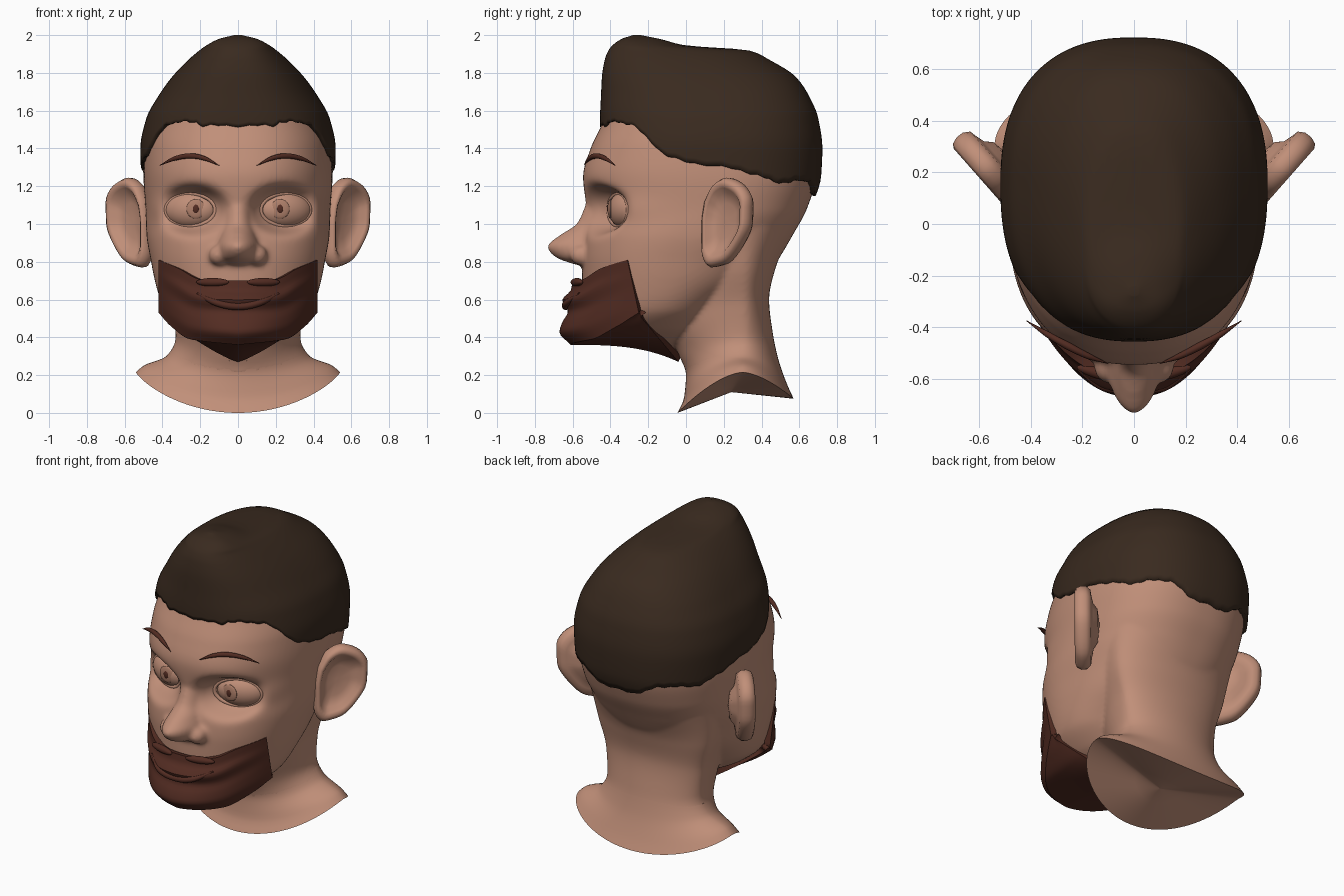
import bpy, bmesh
from math import sin, cos, pi, exp, hypot, copysign, radians
from mathutils import Vector, Matrix

cube = bpy.data.objects.get("Cube")
if cube:
    bpy.data.objects.remove(cube)


def material(name, rgb):
    m = bpy.data.materials.new(name)
    m.use_nodes = True
    m.diffuse_color = (*rgb, 1)
    for node in m.node_tree.nodes:
        if node.type == 'BSDF_PRINCIPLED':
            node.inputs["Base Color"].default_value = (*rgb, 1)
            node.inputs["Roughness"].default_value = 0.8
    return m


skin = material("skin", (0.53, 0.275, 0.19))
hair_brown = material("hair brown", (0.041, 0.023, 0.0135))
beard_brown = material("beard brown", (0.086, 0.025, 0.016))
iris_tan = material("iris tan", (0.43, 0.215, 0.145))


def add_object(name, data, mat, mirror=False):
    ob = bpy.data.objects.new(name, data)
    bpy.context.scene.collection.objects.link(ob)
    data.materials.append(mat)
    if mirror:
        ob.modifiers.new("Mirror", 'MIRROR')
    return ob


def finish(name, bm, mat, mirror=False, recalc=True):
    if recalc:
        bmesh.ops.recalc_face_normals(bm, faces=bm.faces[:])
    for f in bm.faces:
        f.smooth = True
    me = bpy.data.meshes.new(name)
    bm.to_mesh(me)
    bm.free()
    return add_object(name, me, mat, mirror)


def split_edges(ob):
    mod = ob.modifiers.new("Sharp edges", 'EDGE_SPLIT')
    mod.split_angle = radians(40)


def interp(table, t):
    """Monotone cubic through rows of (key, values...), keys ascending."""
    t = min(max(t, table[0][0]), table[-1][0])
    i = 0
    while i < len(table) - 2 and t > table[i + 1][0]:
        i += 1
    a, b = table[i], table[i + 1]
    h = b[0] - a[0]
    s = (t - a[0]) / h

    def slope(j, k):
        return (table[j + 1][k] - table[j][k]) / (table[j + 1][0] - table[j][0])

    def tangent(j, k):
        if j == 0:
            return slope(0, k)
        if j == len(table) - 1:
            return slope(j - 1, k)
        p, q = slope(j - 1, k), slope(j, k)
        return 2 * p * q / (p + q) if p * q > 0 else 0

    out = []
    for k in range(1, len(a)):
        out.append((1 + 2 * s) * (1 - s) ** 2 * a[k] + s * s * (3 - 2 * s) * b[k]
                   + h * s * (1 - s) * ((1 - s) * tangent(i, k) - s * tangent(i + 1, k)))
    return out


def section(table, z, angle, n):
    """Point on a rounded cross-section: half width, middle, front and back."""
    hw, mid, front, back = interp(table, z)
    c, s = cos(angle), sin(angle)
    c, s = (copysign(abs(v) ** (2 / n), v) for v in (c, s))
    return Vector((hw * c, mid + s * (back - mid if s > 0 else mid - front), z))


def angles(count):
    return [2 * pi * i / count for i in range(count)]


def loft(name, rings, mat, mirror=False):
    bm = bmesh.new()
    rows = [[bm.verts.new(p) for p in ring] for ring in rings]
    n = len(rows[0])
    for a, b in zip(rows, rows[1:]):
        for i in range(n):
            j = (i + 1) % n
            bm.faces.new((a[i], a[j], b[j], b[i]))
    bm.faces.new(rows[0])
    bm.faces.new(rows[-1])
    return finish(name, bm, mat, mirror)


def ball(name, loc, scale, mat, turn=0.0, mirror=True):
    bm = bmesh.new()
    m = Matrix.Translation(loc) @ Matrix.Rotation(turn, 4, 'Z') @ Matrix.Diagonal((*scale, 1))
    bmesh.ops.create_uvsphere(bm, u_segments=32, v_segments=20, radius=1, matrix=m)
    return finish(name, bm, mat, mirror)


def tube(name, points, radius, mat, taper=None, closed=False, mirror=True):
    cu = bpy.data.curves.new(name, 'CURVE')
    cu.dimensions = '3D'
    cu.bevel_depth = radius
    cu.bevel_resolution = 3
    cu.use_fill_caps = True
    sp = cu.splines.new('BEZIER')
    sp.bezier_points.add(len(points) - 1)
    sp.use_cyclic_u = closed
    for i, (bp, p) in enumerate(zip(sp.bezier_points, points)):
        bp.co = p
        bp.handle_left_type = bp.handle_right_type = 'AUTO'
        bp.radius = taper[i] if taper else 1
    return add_object(name, cu, mat, mirror)


# Head: cross-sections from jaw to crown, with eye sockets pressed in
head_table = [
    (0.345, 0.06, -0.15, -0.25, 0), (0.39, 0.17, -0.2, -0.42, 0.06),
    (0.45, 0.29, -0.2, -0.5, 0.12), (0.55, 0.39, -0.15, -0.54, 0.2),
    (0.7, 0.44, -0.1, -0.55, 0.4), (0.8, 0.46, -0.07, -0.55, 0.48),
    (0.95, 0.485, 0.02, -0.535, 0.57), (1.08, 0.49, 0.12, -0.53, 0.64),
    (1.25, 0.5, 0.15, -0.545, 0.69), (1.4, 0.49, 0.15, -0.505, 0.7),
    (1.54, 0.45, 0.15, -0.44, 0.68), (1.68, 0.38, 0.15, -0.39, 0.62),
    (1.8, 0.27, 0.15, -0.28, 0.5), (1.88, 0.12, 0.15, -0.1, 0.35)]
EYE_X, EYE_Z, EYE_W, EYE_H = 0.25, 1.075, 0.13, 0.085


def rim_y(x):
    return -0.365 + 0.4 * (x - EYE_X)


def head_point(z, a):
    p = section(head_table, z, a, min(2.35, max(2.05, 1.42 + z)))
    if p.y < 0:
        x = abs(p.x)
        r = hypot((x - EYE_X) / EYE_W, (z - EYE_Z) / EYE_H)
        if r < 1:
            p.y = rim_y(x) + 0.06 * min(1, 4 * (1 - r))
        else:
            p.y += (rim_y(x) - p.y) * exp(-((r - 1) / 0.45) ** 2)
    return p


low, high = head_table[0][0], head_table[-1][0]
head = loft("head", [[head_point(low + (high - low) * i / 110, a) for a in angles(160)]
                     for i in range(111)], skin)

# Neck: upper part fused with the head, base flaring to a saddle-shaped edge
neck_table = [  # t, half width, front, back, side z, front z, back z
    (0, 0.44, 0, 0.585, 1.02, 1, 1), (0.25, 0.4, -0.08, 0.475, 0.77, 0.7, 0.77),
    (0.45, 0.345, -0.1, 0.44, 0.57, 0.45, 0.6), (0.65, 0.33, -0.04, 0.46, 0.4, 0.31, 0.42),
    (0.8, 0.38, 0, 0.49, 0.3, 0.2, 0.28), (0.93, 0.5, -0.01, 0.54, 0.25, 0.08, 0.14),
    (1, 0.54, -0.045, 0.57, 0.215, 0, 0.075)]


def neck_point(t, a):
    hw, front, back, zs, zf, zb = interp(neck_table, t)
    c, s, mid = cos(a), sin(a), 0.3
    y = mid + s * (back - mid if s > 0 else mid - front)
    return Vector((hw * c, y, zs + ((zb if s > 0 else zf) - zs) * abs(s) ** 1.6))


neck_rings = [[neck_point(i / 40, a) for a in angles(96)] for i in range(41)]
neck = loft("neck", neck_rings[:33], skin)
hollow = Vector((0, 0.24, 0.11))
cap = [[hollow.lerp(p, k) for p in neck_rings[40]] for k in (0.7, 0.35, 0.02)]
split_edges(loft("neck_base", neck_rings[28:] + cap, skin))

# Nose with wings
nose_table = [
    (0.775, 0.05, -0.45, -0.54, -0.4), (0.795, 0.1, -0.45, -0.62, -0.4),
    (0.83, 0.12, -0.45, -0.7, -0.4), (0.88, 0.12, -0.45, -0.735, -0.4),
    (0.94, 0.1, -0.45, -0.67, -0.4), (1, 0.08, -0.45, -0.58, -0.4),
    (1.12, 0.06, -0.45, -0.525, -0.4)]
nose = loft("nose", [[section(nose_table, 0.775 + 0.345 * i / 24, a, 1.9) for a in angles(48)]
                     for i in range(25)], skin)
wings = [ball("nose_wing", (side * 0.1, -0.545, 0.835), (0.056, 0.07, 0.055), skin, mirror=False)
         for side in (-1, 1)]

# Fuse the skin parts into one soft surface
bpy.ops.object.select_all(action='DESELECT')
for ob in [head, neck, nose] + wings:
    ob.select_set(True)
bpy.context.view_layer.objects.active = head
bpy.ops.object.join()
fuse = head.modifiers.new("Fuse", 'REMESH')
fuse.mode = 'VOXEL'
fuse.voxel_size = 0.013
fuse.use_smooth_shade = True
soften = head.modifiers.new("Soften", 'SMOOTH')
soften.factor = 0.5
soften.iterations = 7

# Hair: cap with a raised front and an uneven hairline
hair_table = [
    (1.1, 0.5, 0.15, -0.45, 0.67), (1.25, 0.512, 0.15, -0.45, 0.715),
    (1.4, 0.517, 0.15, -0.45, 0.722), (1.56, 0.485, 0.15, -0.455, 0.7),
    (1.68, 0.42, 0.15, -0.45, 0.65), (1.78, 0.348, 0.1, -0.445, 0.58),
    (1.87, 0.262, 0, -0.43, 0.44), (1.92, 0.203, -0.1, -0.41, 0.33),
    (1.945, 0.168, -0.2, -0.39, 0), (1.98, 0.1, -0.26, -0.34, -0.14),
    (2, 0.02, -0.26, -0.28, -0.24)]
hairline = [(-0.45, 1.52), (-0.425, 1.52), (-0.41, 1.54), (-0.3, 1.53), (-0.2, 1.45),
            (-0.1, 1.36), (0, 1.33), (0.2, 1.3), (0.38, 1.26), (0.5, 1.22), (0.66, 1.23),
            (0.72, 1.15)]


def hair_point(s, a):
    edge = interp(hairline, section(hair_table, 1.4, a, 2.4).y)[0]
    edge += 0.004 * (sin(17 * a) + sin(41 * a))
    return section(hair_table, edge + (2 - edge) * (1 - (1 - s) ** 2), a, 2.4)


hair_rings = [[hair_point(i / 48, a) for a in angles(160)] for i in range(49)]
tuck = [Vector((p.x * 0.93, p.y * 0.93, p.z + 0.01)) for p in hair_rings[0]]
loft("hair", [tuck] + hair_rings, hair_brown)

# Eyes with lids
ball("eyeball", (EYE_X, -0.315, EYE_Z), (0.15, 0.085, 0.1), skin, 0.38)
ball("iris", (0.223, -0.402, 1.08), (0.05, 0.012, 0.052), iris_tan)
ball("pupil", (0.223, -0.409, 1.08), (0.018, 0.009, 0.025), beard_brown)
tube("eyelid", [(EYE_X + EYE_W * cos(a), rim_y(EYE_X + EYE_W * cos(a)) + 0.008,
                 EYE_Z + EYE_H * sin(a)) for a in angles(12)], 0.012, skin, closed=True)

# Eyebrows
tube("eyebrow", [(0.1, -0.54, 1.31), (0.18, -0.51, 1.348), (0.25, -0.475, 1.36),
                 (0.33, -0.43, 1.348), (0.415, -0.375, 1.31)], 0.015, beard_brown,
     taper=(0.1, 0.8, 1, 0.8, 0.1))

# Ears: dished front, raised rim and tapering back in a tilted plane
ear_outline = [(0, 1.12), (0.06, 1.21), (0.14, 1.245), (0.24, 1.21), (0.3, 1.12), (0.295, 1),
               (0.23, 0.88), (0.13, 0.79), (0.03, 0.77), (-0.02, 0.85), (-0.02, 1)]
loop = [(i, *p) for i, p in enumerate(ear_outline + ear_outline[:1])]
ear_root, along, facing = Vector((0.5, 0.1, 0)), Vector((0.66, 0.75, 0)), Vector((0.75, -0.66, 0))


def ear_ring(size, push):
    ring = []
    for i in range(44):
        a, z = interp(loop, i / 4)
        a, z = 0.12 + (a - 0.12) * size, 1.02 + (z - 1.02) * size
        ring.append(ear_root + along * a + facing * push + Vector((0, 0, z)))
    return ring


ear_profile = [(0.05, -0.03), (0.4, -0.03), (0.65, -0.015), (0.76, 0.012), (0.86, 0.022),
               (0.95, 0.012), (1, -0.015), (0.99, -0.045), (0.9, -0.07), (0.75, -0.075),
               (0.55, -0.085), (0.4, -0.11), (0.05, -0.12)]
loft("ear", [ear_ring(*p) for p in ear_profile], skin, mirror=True)

# Beard: wrapped front sheet that folds under the chin
beard_top = [(0, 0.7), (0.3, 0.7), (0.5, 0.71), (0.75, 0.765), (1, 0.81)]
beard_bottom = [(0, 0.36), (0.6, 0.39), (0.85, 0.46), (1, 0.53)]
beard_front = [(0, -0.6), (0.15, -0.61), (0.3, -0.655), (0.48, -0.625), (0.65, -0.655),
               (0.8, -0.67), (1, -0.61)]


def beard_point(u, v):
    k, w = abs(u), max(0, v - 1)
    v = min(v, 1)
    top, bottom, front = interp(beard_top, k)[0], interp(beard_bottom, k)[0], interp(beard_front, v)[0]
    p = Vector((0.42 * u, front + (-0.31 + 0.06 * v - front) * k ** 2.3, top + (bottom - top) * v))
    rear = Vector((copysign(0.4 * k ** 0.8, u), -0.04 - 0.2 * k, 0.27 + 0.24 * k))
    q = p.lerp(rear, w)
    q.z = p.z + (rear.z - p.z) * w ** 3
    return q


bm = bmesh.new()
grid = [[bm.verts.new(beard_point(i / 24 - 1, j / 20)) for i in range(49)] for j in range(41)]
for a, b in zip(grid, grid[1:]):
    for i in range(48):
        bm.faces.new((a[i], b[i], b[i + 1], a[i + 1]))
beard = finish("beard", bm, beard_brown, recalc=False)
shell = beard.modifiers.new("Thickness", 'SOLIDIFY')
shell.thickness = 0.035
shell.offset = -1
split_edges(beard)

# Moustache and lower lip
ball("moustache", (0.135, -0.578, 0.692), (0.09, 0.022, 0.022), beard_brown, 0.28)
tube("lower_lip", [beard_point(u, 0.4 - 0.6 * u * u) for u in (-0.52, -0.27, 0, 0.27, 0.52)],
     0.02, beard_brown, taper=(0.2, 0.9, 1, 0.9, 0.2), mirror=False)
